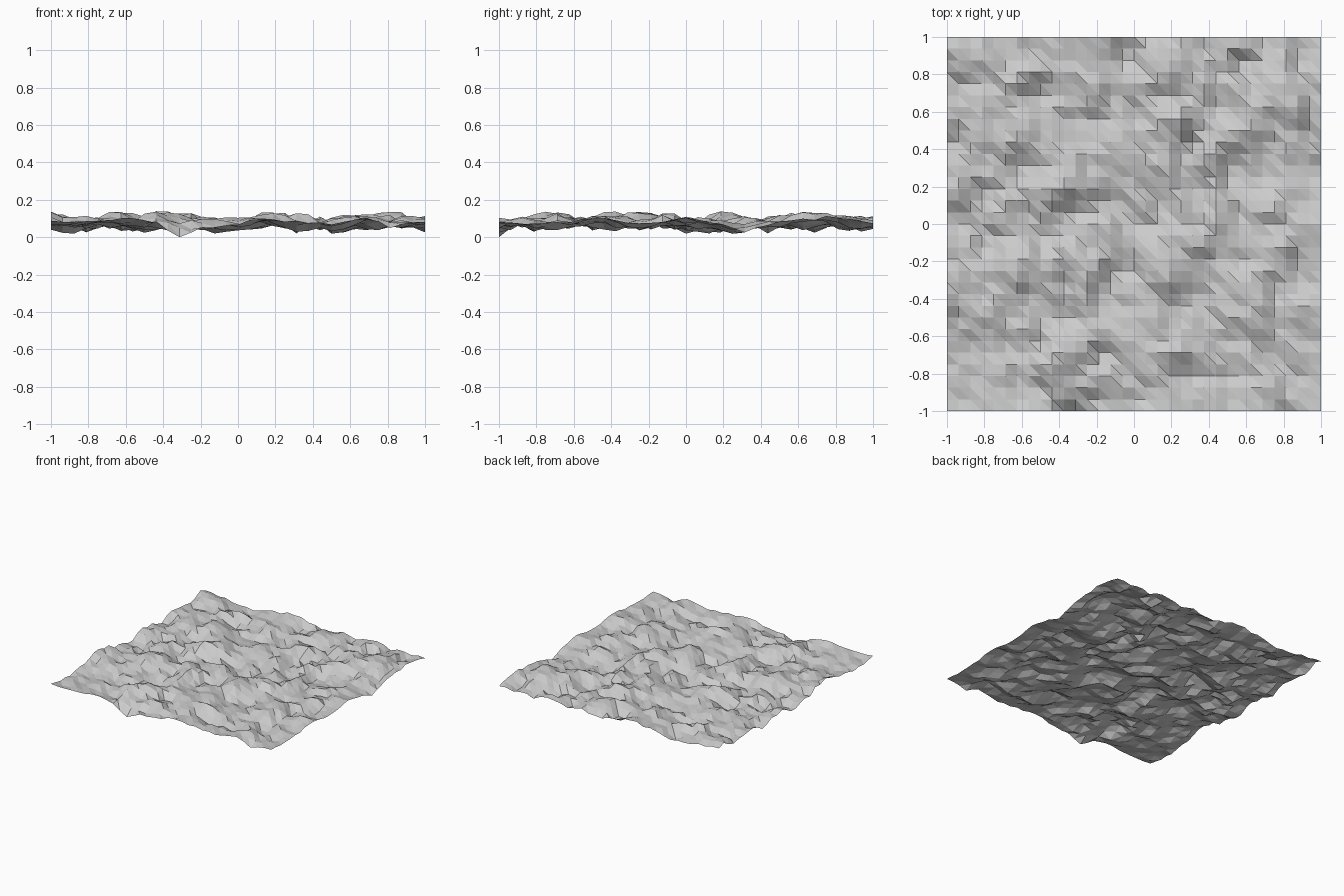
import bpy
import bmesh
from math import exp
from mathutils import Vector, noise

cube = bpy.data.objects.get("Cube")
if cube:
    bpy.data.objects.remove(cube, do_unlink=True)

CELLS = 32
MIDDLE = 0.078
SPREAD = 0.023

# Heights along the front and right borders, as (position, height)
FRONT_EDGE = [(-1, .08), (-.85, .08), (-.6, .1), (-.45, .08), (-.31, 0), (-.2, .05),
              (0, .06), (.1, .11), (.35, .08), (.5, .06), (.68, .11), (.8, .05), (1, .08)]
RIGHT_EDGE = [(-1, .08), (-.85, .07), (-.6, .08), (-.45, .11), (-.3, .07), (0, .1),
              (.1, .09), (.32, .03), (.5, .08), (.8, .11), (1, .07)]

# Steep banks that fall towards the front right, as (x, y)
BANKS = [(.55, .88), (.17, .75), (.27, .5), (.62, .42), (.48, .35), (-.97, .53),
         (.42, -.1), (.88, -.14), (.75, -.26), (.23, -.33), (-.35, .13), (-.9, .15),
         (-.65, .05), (-.75, -.65), (-.65, -.85), (-.35, -.75), (-.3, -.95),
         (.03, -.65), (.17, -.75), (.7, -.6), (-.55, .75), (-.8, .85), (-.6, .4),
         (-.05, .3), (-.6, -.35), (-.2, -.3), (.93, .6)]


def along(profile, t):
    for (a, za), (b, zb) in zip(profile, profile[1:]):
        if t <= b:
            return za + (zb - za) * (t - a) / (b - a)
    return profile[-1][1]


def bumps(x, y, scale, layer):
    return noise.noise(Vector((x * scale + 7.3, y * scale + 2.1, layer)))


def bank(x, y, bx, by):
    dx, dy = (x - bx) / 0.11, (y - by) / 0.11
    return (dy - dx) * exp(-dx * dx - dy * dy)


def rough(x, y):
    steps = sum(bank(x, y, bx, by) for bx, by in BANKS)
    return 0.7 * steps + 0.4 * bumps(x, y, 4.3, 4.6) + 0.6 * bumps(x, y, 8.3, 2.4)


# Sample the rough ground and centre it on the middle level
coords = [-1 + 2 * i / CELLS for i in range(CELLS + 1)]
raw = {(x, y): rough(x, y) for x in coords for y in coords}
mean = sum(raw.values()) / len(raw)
deviation = (sum((r - mean) ** 2 for r in raw.values()) / len(raw)) ** 0.5


def height(x, y):
    steps = (raw[x, y] - mean) / deviation
    z = MIDDLE + SPREAD * max(-2.4, min(2.4, steps))
    front = max(0, 1 - (y + 1) / 0.15)
    right = max(0, 1 - (1 - x) / 0.15)
    z += (along(FRONT_EDGE, x) - z) * front
    z += (along(RIGHT_EDGE, y) - z) * right
    return max(0, z + 0.016 * bumps(x, y, 13.7, 9.2))


# Single open sheet of flat triangles, every cell split the same way
bm = bmesh.new()
grid = [[bm.verts.new((x, y, height(x, y))) for x in coords] for y in coords]
floor = min(v.co.z for v in bm.verts)
for v in bm.verts:
    v.co.z -= floor
for j in range(CELLS):
    for i in range(CELLS):
        a, b = grid[j][i], grid[j][i + 1]
        c, d = grid[j + 1][i + 1], grid[j + 1][i]
        bm.faces.new((a, b, d))
        bm.faces.new((b, c, d))
mesh = bpy.data.meshes.new("terrain")
bm.to_mesh(mesh)
bm.free()

# Plain grey ground
grey = bpy.data.materials.new("ground grey")
grey.use_nodes = True
colour = (0.6, 0.6, 0.6, 1)
grey.diffuse_color = colour
grey.node_tree.nodes["Principled BSDF"].inputs["Base Color"].default_value = colour
mesh.materials.append(grey)

terrain = bpy.data.objects.new("terrain", mesh)
bpy.context.collection.objects.link(terrain)
